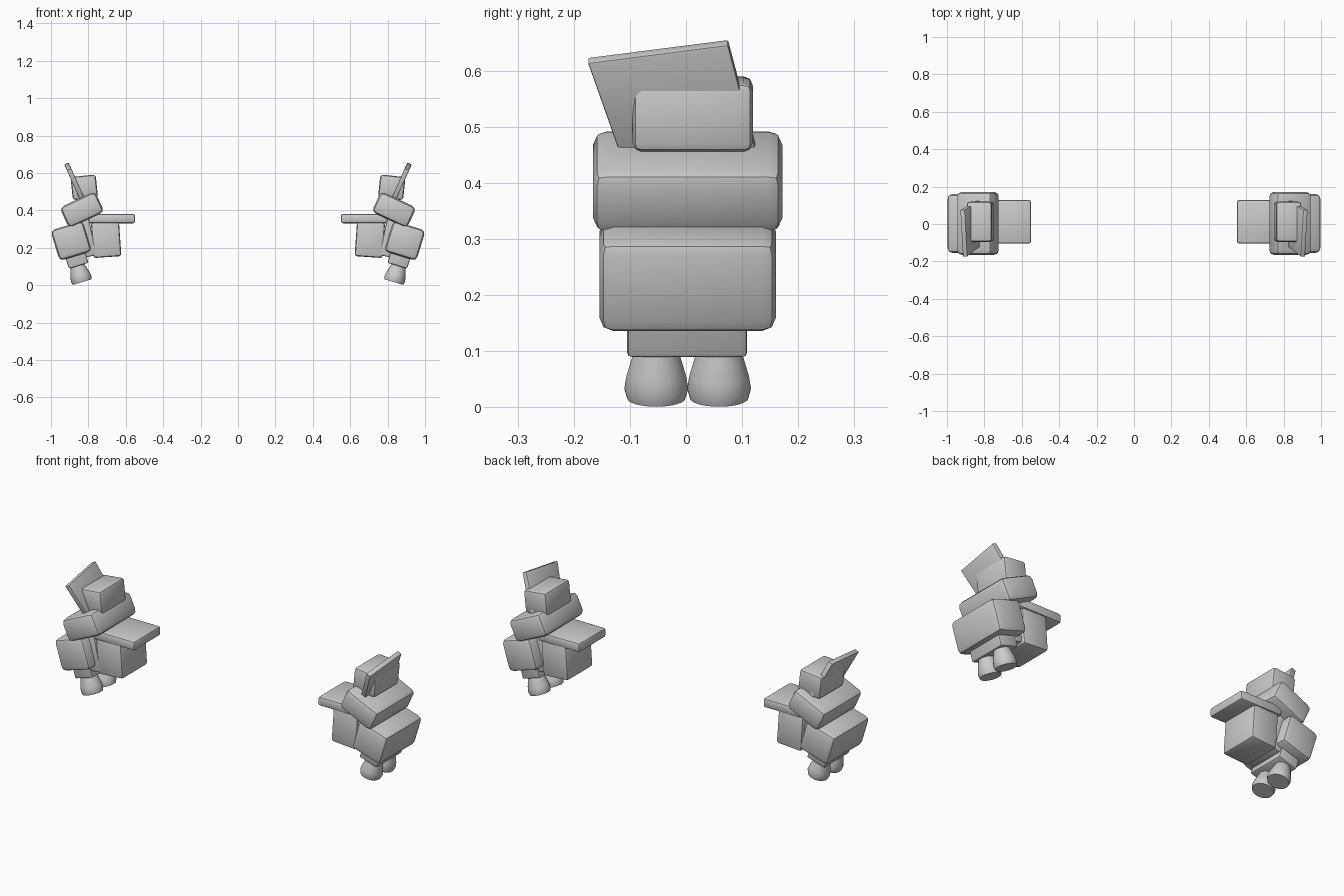
import bpy, bmesh, math
from mathutils import Matrix, Vector

if "Cube" in bpy.data.objects:
    bpy.data.objects.remove(bpy.data.objects["Cube"])

grey = bpy.data.materials.new("light grey")
grey.use_nodes = True
colour = (0.6, 0.6, 0.6, 1)
grey.diffuse_color = colour
grey.node_tree.nodes["Principled BSDF"].inputs["Base Color"].default_value = colour


def finish(name, bm, bevel=0, segments=2):
    """Turn a left-side mesh into a bevelled object mirrored across x = 0."""
    bmesh.ops.recalc_face_normals(bm, faces=bm.faces)
    mesh = bpy.data.meshes.new(name)
    bm.to_mesh(mesh)
    bm.free()
    mesh.materials.append(grey)
    obj = bpy.data.objects.new(name, mesh)
    bpy.context.collection.objects.link(obj)
    bpy.ops.object.select_all(action='DESELECT')
    obj.select_set(True)
    bpy.context.view_layer.objects.active = obj
    if bevel:
        mod = obj.modifiers.new("rounded edges", 'BEVEL')
        mod.width, mod.segments = bevel, segments
        bpy.ops.object.modifier_apply(modifier=mod.name)
    bpy.ops.object.shade_smooth_by_angle(angle=math.radians(35))
    obj.modifiers.new("mirror", 'MIRROR').use_axis = (True, False, False)


def box(name, centre, size, lean, bevel, segments=2):
    """Rounded box leaning outward by an angle in degrees."""
    bm = bmesh.new()
    bmesh.ops.create_cube(bm, size=1, matrix=Matrix.Translation(centre)
                          @ Matrix.Rotation(math.radians(lean), 4, 'Y')
                          @ Matrix.Diagonal((*size, 1)))
    finish(name, bm, bevel, segments)


# Main blocks, from bottom to top
box("base_block", (0.878, 0.002, 0.19), (0.11, 0.214, 0.18), 17, 0.008)
box("lower_block", (0.892, 0.003, 0.237), (0.18, 0.314, 0.17), 17, 0.024)
box("spine", (0.82, 0.002, 0.27), (0.08, 0.2, 0.24), 12, 0.008)
box("upper_block", (0.834, 0.003, 0.403), (0.208, 0.338, 0.122), 25, 0.026)
box("top_block", (0.822, 0.012, 0.523), (0.135, 0.214, 0.124), 6, 0.016)

# Inner pouch and the flat plate over it
box("pouch", (0.705, 0.012, 0.245), (0.15, 0.22, 0.19), 4, 0.014)
box("flat_plate", (0.675, 0.012, 0.356), (0.25, 0.232, 0.05), 0, 0.012)

# Leaning fin, a slanted quad given thickness
slope = math.radians(24)
offset = Vector((math.cos(slope), 0, -math.sin(slope))) * 0.013
outline = [(-0.11, 0.435), (0.132, 0.435), (0.075, 0.651), (-0.175, 0.619)]
bm = bmesh.new()
sides = []
for sign in (-1, 1):
    sides.append([bm.verts.new(Vector((0.837 + (z - 0.47) * math.tan(slope), y, z))
                               + offset * sign) for y, z in outline])
    bm.faces.new(sides[-1])
for i in range(4):
    j = (i + 1) % 4
    bm.faces.new((sides[0][i], sides[0][j], sides[1][j], sides[1][i]))
finish("fin", bm, 0.004)

# Pair of flared nozzles under the base
profile = [(0.052, 0), (0.057, 0.018), (0.053, 0.042), (0.045, 0.07), (0.036, 0.1)]
count = 24
for name, y in (("front_nozzle", -0.053), ("back_nozzle", 0.059)):
    place = (Matrix.Translation((0.833, y, 0.0165))
             @ Matrix.Rotation(math.radians(17), 4, 'Y'))
    bm = bmesh.new()
    rings = []
    for radius, height in profile:
        angles = [2 * math.pi * i / count for i in range(count)]
        rings.append([bm.verts.new(place @ Vector((radius * math.cos(a),
                                                   radius * math.sin(a), height)))
                      for a in angles])
    for low, high in zip(rings, rings[1:]):
        for i in range(count):
            j = (i + 1) % count
            bm.faces.new((low[i], low[j], high[j], high[i]))
    bm.faces.new(rings[0])
    bm.faces.new(rings[-1])
    finish(name, bm)
